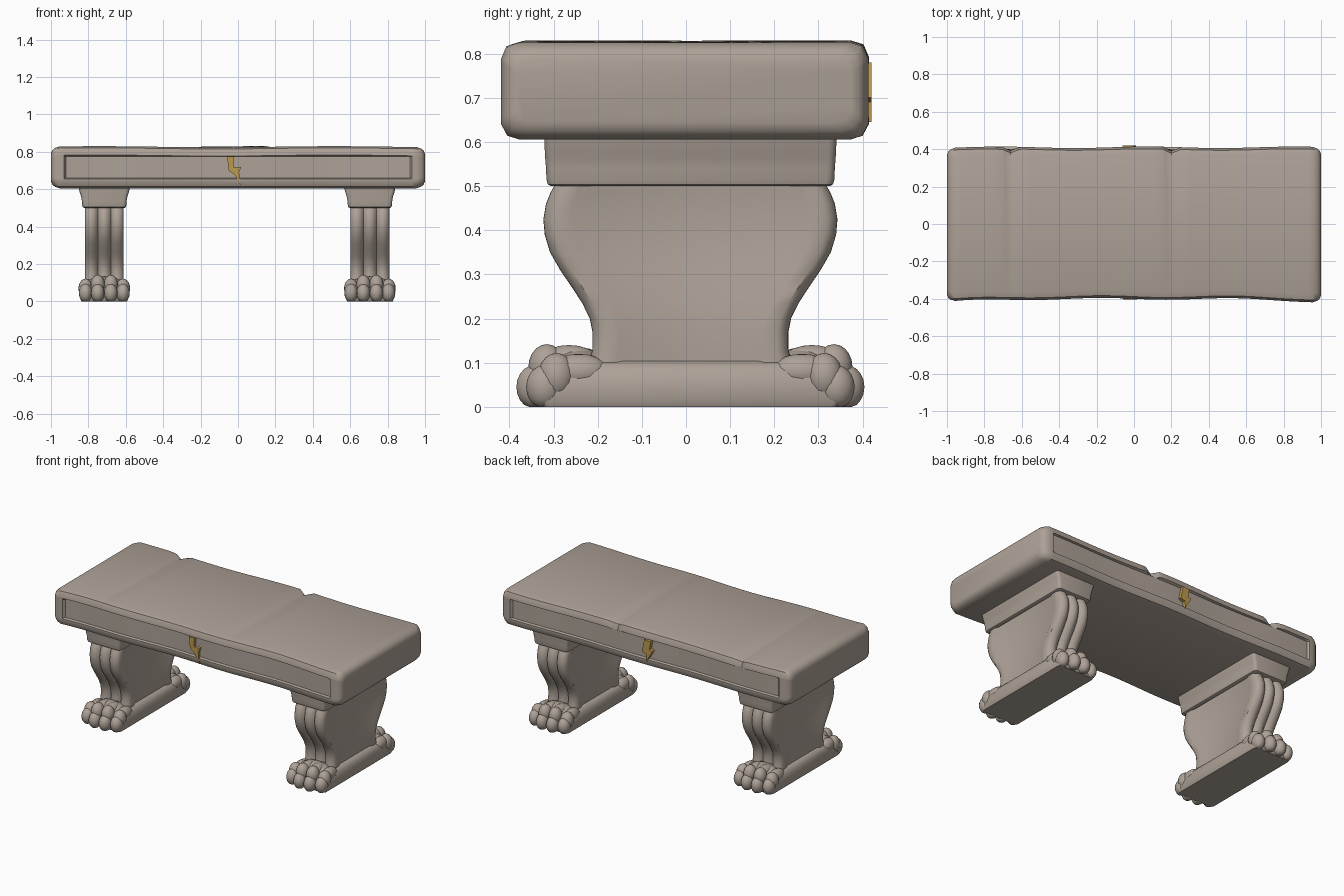
import bpy, bmesh, math
from mathutils import Matrix, Vector

if "Cube" in bpy.data.objects:
    bpy.data.objects.remove(bpy.data.objects["Cube"])


def material(name, rgb):
    m = bpy.data.materials.new(name)
    m.use_nodes = True
    m.diffuse_color = (*rgb, 1)
    m.node_tree.nodes["Principled BSDF"].inputs["Base Color"].default_value = (*rgb, 1)
    return m


stone = material("warm stone", (0.42, 0.36, 0.31))
gold = material("gold", (0.5, 0.32, 0.08))


def finish(name, bm, mat, angle=40):
    bmesh.ops.recalc_face_normals(bm, faces=bm.faces)
    mesh = bpy.data.meshes.new(name)
    bm.to_mesh(mesh)
    bm.free()
    mesh.materials.append(mat)
    ob = bpy.data.objects.new(name, mesh)
    bpy.context.collection.objects.link(ob)
    bpy.ops.object.select_all(action="DESELECT")
    ob.select_set(True)
    bpy.context.view_layer.objects.active = ob
    bpy.ops.object.shade_smooth_by_angle(angle=math.radians(angle))
    return ob


def loft(name, rings, mat=stone, angle=40):
    """Skin a list of equal closed rings and cap both ends."""
    bm = bmesh.new()
    rows = [[bm.verts.new(p) for p in ring] for ring in rings]
    n = len(rows[0])
    for a, b in zip(rows, rows[1:]):
        for i in range(n):
            j = (i + 1) % n
            bm.faces.new((a[i], a[j], b[j], b[i]))
    bm.faces.new(rows[0])
    bm.faces.new(rows[-1])
    return finish(name, bm, mat, angle)


# Seat slab: worn edges, recessed long panels, two chips on the back edge
CHIPS = (-0.66, 0.2)


def seat_ring(x, inset):
    depth = 0.014 if abs(x) < 0.925 else 0
    half = [(0.042, 0.605), (0.014, 0.614), (0, 0.64), (0, 0.655), (depth, 0.66),
            (depth, 0.775), (0, 0.78), (0, 0.79), (0.012, 0.818), (0.042, 0.827)]
    chip = max(max(0, 1 - abs(x - c) / 0.05) for c in CHIPS) * 0.022
    front = 0.4 + 0.018 * x ** 4 + 0.005 * math.sin(9 * x)
    back = 0.41 + 0.004 * math.sin(8 * x + 1)
    ring = []
    for side, width in ((1, back), (-1, front)):
        for dy, z in (half if side > 0 else half[::-1]):
            y = width - dy - inset
            if z > 0.776:
                z += 0.003 * math.sin(5 * x + side)
                if side > 0:
                    y, z = y - chip, z - chip * 0.8
            z += inset * (0.716 - z) / 0.11
            ring.append((x, side * y, z))
    return ring


ends = [(0.93, 0), (0.955, 0), (0.98, 0.009), (0.993, 0.02), (1, 0.038)]
inner = [i * 0.05 for i in range(-18, 19)] + [-0.92, 0.92]
inner += [c + d for c in CHIPS for d in (-0.03, 0, 0.03)]
stations = [(-x, i) for x, i in reversed(ends)]
stations += [(x, 0) for x in sorted({round(v, 3) for v in inner})] + ends
loft("seat_slab", [seat_ring(x, i) for x, i in stations])


# Supports
MID_Y = 0.01


def rounded_ring(cx, w, d, z, r=0.018):
    pts = []
    for k, (sx, sy) in enumerate(((1, 1), (-1, 1), (-1, -1), (1, -1))):
        for s in range(4):
            a = math.pi / 2 * (k + s / 3)
            pts.append((cx + sx * (w - r) + r * math.cos(a),
                        MID_Y + sy * (d - r) + r * math.sin(a), z))
    return pts


def leg_ring(cx, d, z, w=0.104):
    """Three rounded ribs on each narrow edge, with a slimmer web between."""
    pts = []
    for side in (1, -1):
        pts.append((side * (w - 0.009), side * (d - 0.085)))
        pts.append((side * w, side * (d - 0.06)))
        for i in range(25):
            u = 1 - i / 12
            rib = 0.024 * (1 - abs(math.cos(1.5 * math.pi * u)) ** 0.7)
            pts.append((side * u * w, side * (d - rib)))
        pts.append((-side * w, side * (d - 0.06)))
        pts.append((-side * (w - 0.009), side * (d - 0.085)))
    return [(cx + x, MID_Y + y, z) for x, y in pts]


LEG = [(0.08, 0.235), (0.13, 0.222), (0.17, 0.222), (0.2, 0.228), (0.235, 0.245),
       (0.27, 0.268), (0.31, 0.295), (0.35, 0.318), (0.39, 0.33), (0.425, 0.333),
       (0.46, 0.327), (0.485, 0.317), (0.515, 0.3)]
CAP = [(0.5, 0.108, 0.316), (0.504, 0.115, 0.323), (0.515, 0.118, 0.326),
       (0.54, 0.12, 0.327), (0.565, 0.125, 0.329), (0.585, 0.132, 0.33), (0.61, 0.137, 0.331)]
BASE = [(0, 0.122, 0.335), (0.012, 0.127, 0.342), (0.05, 0.127, 0.342),
        (0.08, 0.122, 0.335), (0.095, 0.112, 0.32), (0.104, 0.098, 0.3)]


def paw(name, cx, side):
    """Four knuckled toes growing out of a rounded foot."""
    bm = bmesh.new()

    def blob(x, y, z, size):
        m = Matrix.Translation(Vector((cx + x, MID_Y + side * y, z)))
        bmesh.ops.create_uvsphere(bm, u_segments=16, v_segments=10, radius=1,
                                  matrix=m @ Matrix.Diagonal((*size, 1)))

    blob(0, 0.255, 0.075, (0.115, 0.08, 0.06))
    for x, out, up in ((-0.1, -0.022, -0.02), (-0.035, 0, 0), (0.035, 0, 0), (0.1, -0.022, -0.02)):
        blob(x * 0.92, 0.275 + out, 0.1 + up, (0.036, 0.07, 0.04))
        blob(x, 0.325 + out, 0.09 + up, (0.038, 0.042, 0.052))
        blob(x, 0.352 + out, 0.045, (0.036, 0.042, 0.05))
    for v in bm.verts:
        v.co.z = max(v.co.z, 0)
    finish(name, bm, stone, 60)


for label, cx in (("right", -0.715), ("left", 0.705)):
    loft(label + "_leg_cap", [rounded_ring(cx, w, d, z) for z, w, d in CAP])
    loft(label + "_leg", [leg_ring(cx, d, z) for z, d in LEG])
    loft(label + "_leg_base", [rounded_ring(cx, w, d, z) for z, w, d in BASE])
    paw(label + "_front_paw", cx, -1)
    paw(label + "_back_paw", cx, 1)


# Gold lightning inlays on both long sides
def bolt(name, outline, y0, y1):
    loft(name, [[(x, y, z) for x, z in outline] for y in (y0, y1)], gold, 20)


bolt("front_bolt", [(-0.058, 0.775), (-0.02, 0.775), (-0.024, 0.72), (0.017, 0.718),
                    (0.006, 0.69), (0.013, 0.62), (-0.018, 0.678), (-0.05, 0.7)],
     -0.38, -0.403)
bolt("back_bolt", [(-0.005, 0.78), (-0.05, 0.775), (-0.04, 0.725), (-0.062, 0.72),
                   (-0.02, 0.645), (-0.018, 0.69), (0.012, 0.7)],
     0.39, 0.42)
